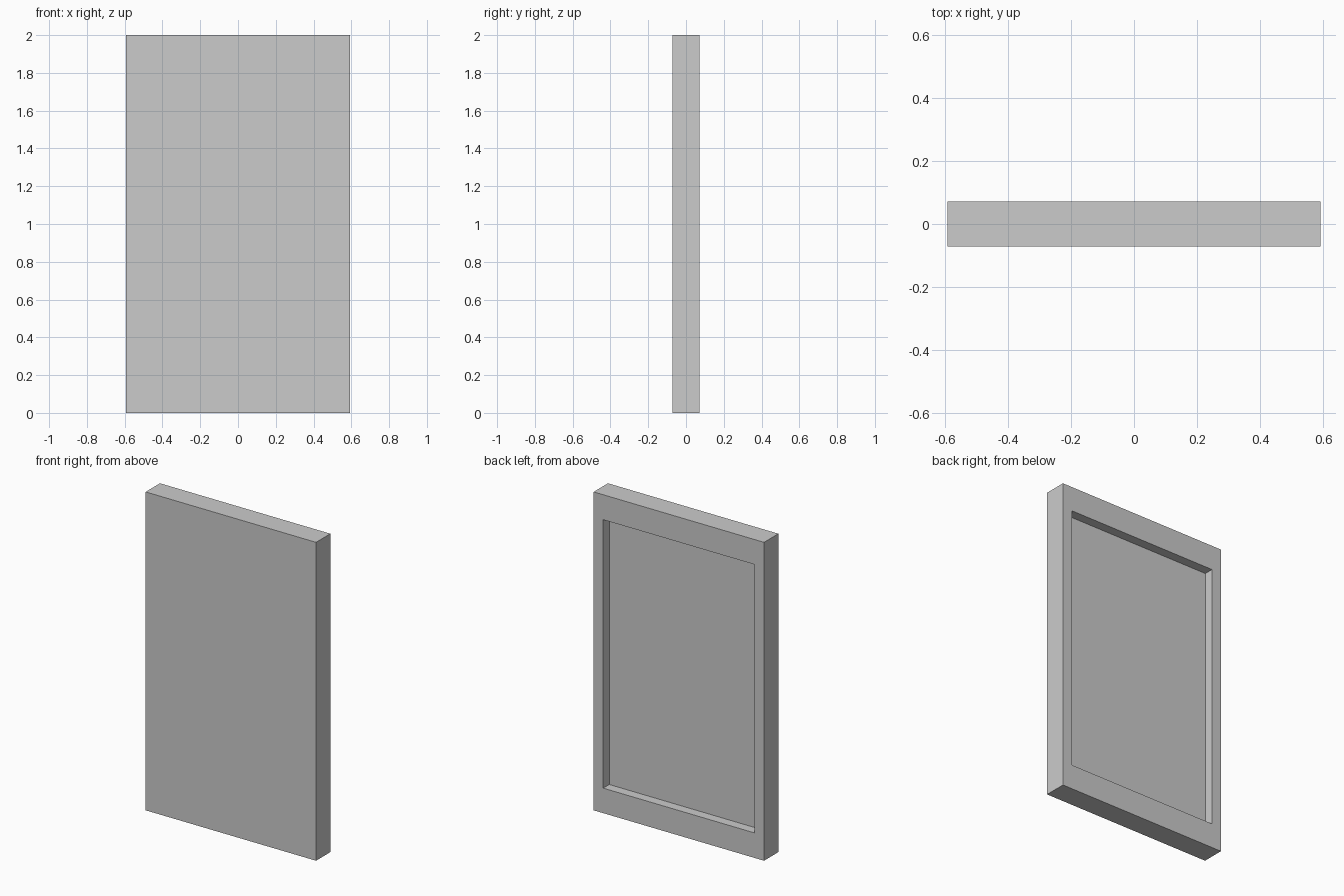
import bpy, bmesh
from mathutils import Vector

if "Cube" in bpy.data.objects:
    bpy.data.objects.remove(bpy.data.objects["Cube"])

W, D, H = 1.184, 0.142, 2.0           # overall size
SIDE, END, DEPTH = 0.094, 0.157, 0.06  # rim widths and recess depth

bm = bmesh.new()

# Solid slab standing on the ground
bmesh.ops.create_cube(bm, size=1)
bmesh.ops.scale(bm, vec=(W, D, H), verts=bm.verts)
bmesh.ops.translate(bm, vec=(0, 0, H / 2), verts=bm.verts)

# Rim on the back face, wider at the top and bottom
bm.normal_update()
back = max(bm.faces, key=lambda f: f.normal.y)
bmesh.ops.inset_individual(bm, faces=[back], thickness=SIDE)
for v in back.verts:
    v.co.z = END if v.co.z < H / 2 else H - END

# Recess pushed in from the back
pocket = bmesh.ops.extrude_discrete_faces(bm, faces=[back])["faces"][0]
bmesh.ops.translate(bm, vec=Vector((0, -DEPTH, 0)), verts=pocket.verts)
bmesh.ops.recalc_face_normals(bm, faces=bm.faces)

mesh = bpy.data.meshes.new("recessed_panel")
bm.to_mesh(mesh)
bm.free()
panel = bpy.data.objects.new("recessed_panel", mesh)
bpy.context.collection.objects.link(panel)
